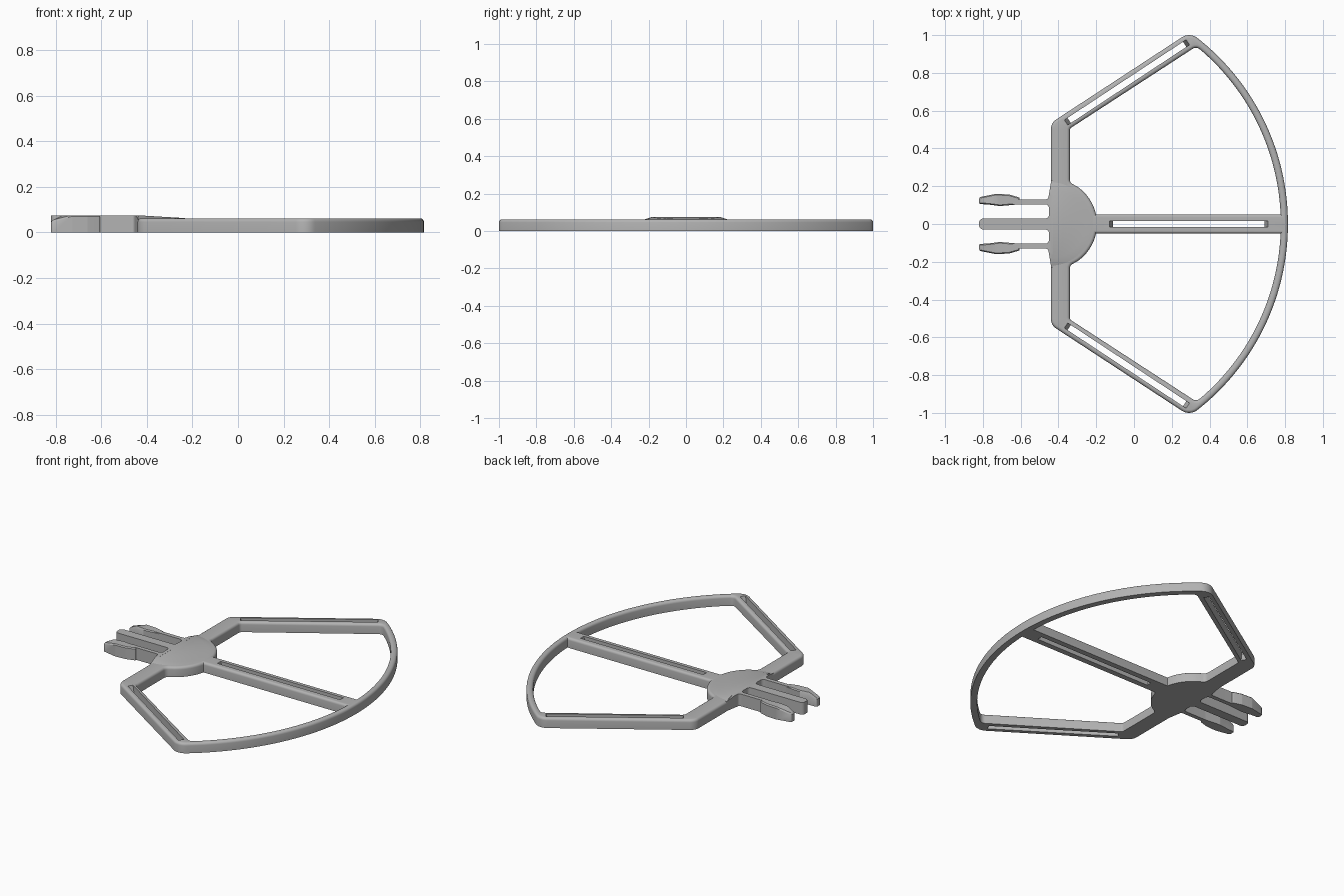
import bpy, bmesh, math
from mathutils import Vector

if "Cube" in bpy.data.objects:
    bpy.data.objects.remove(bpy.data.objects["Cube"])

GREY = (0.45, 0.45, 0.45, 1)
grey = bpy.data.materials.new("plain grey plastic")
grey.use_nodes = True
grey.diffuse_color = GREY
grey.node_tree.nodes["Principled BSDF"].inputs["Base Color"].default_value = GREY

HEIGHT = 0.062      # frame
CLIP = 0.075        # clip and hub crown
CX = -0.436         # centre of the hub and of the outer arc


def arc(radius, a0, a1, n):
    """Corner points (x, y, fillet) along an arc about the hub centre."""
    angles = [a0 + (a1 - a0) * i / n for i in range(n + 1)]
    return [(CX + radius * math.cos(a), radius * math.sin(a), 0) for a in angles]


def mirror(points):
    return [(x, -y, r) for x, y, r in reversed(points)]


def rounded(points, steps=6):
    """Counter-clockwise outline with filleted corners."""
    out = []
    for i, (x, y, r) in enumerate(points):
        p = Vector((x, y))
        if r == 0:
            out.append(p)
            continue
        u = (Vector(points[i - 1][:2]) - p).normalized()
        v = (Vector(points[(i + 1) % len(points)][:2]) - p).normalized()
        half = u.angle(v) / 2
        c = p + (u + v).normalized() * r / math.sin(half)
        t = r / math.tan(half)
        s, e = p + u * t - c, p + v * t - c
        out += [c + s.lerp(e, k / steps).normalized() * r for k in range(steps + 1)]
    area = sum(a.x * b.y - b.x * a.y for a, b in zip(out, out[1:] + out[:1]))
    return out if area > 0 else out[::-1]


def shrink(loop, d):
    """Move an outline inward by d (outward if negative)."""
    out = []
    for i, p in enumerate(loop):
        a = (p - loop[i - 1]).normalized()
        b = (loop[(i + 1) % len(loop)] - p).normalized()
        na, nb = Vector((-a.y, a.x)), Vector((-b.y, b.x))
        out.append(p + (na + nb) * d / max(0.3, 1 + na.dot(nb)))
    return out


def lift(loop, z):
    return [(p.x, p.y, z(p) if callable(z) else z) for p in loop]


def soft_rings(loop, height, r, side=1, steps=4):
    """Straight wall with a rounded upper edge."""
    rings = [lift(loop, 0)]
    for k in range(steps + 1):
        a = math.pi / 2 * k / steps
        rings.append(lift(shrink(loop, side * r * (1 - math.cos(a))),
                          height - r + r * math.sin(a)))
    return rings


def plate(name, walls):
    """Join each stack of rings into a wall, then fill bottom and top around holes."""
    bm = bmesh.new()
    caps = ([], [])
    for rings in walls:
        vs = [[bm.verts.new(c) for c in ring] for ring in rings]
        n = len(vs[0])
        for lo, hi in zip(vs, vs[1:]):
            for i in range(n):
                j = (i + 1) % n
                bm.faces.new((lo[i], lo[j], hi[j], hi[i])).smooth = True
        for cap, ring in zip(caps, (vs[0], vs[-1])):
            cap += [bm.edges.get((ring[i - 1], ring[i])) for i in range(n)]
    for cap in caps:
        made = bmesh.ops.triangle_fill(bm, use_beauty=True, edges=cap,
                                       normal=(0, 0, 1))
        for g in made["geom"]:
            if isinstance(g, bmesh.types.BMFace):
                g.smooth = False
    bmesh.ops.recalc_face_normals(bm, faces=bm.faces)
    mesh = bpy.data.meshes.new(name)
    bm.to_mesh(mesh)
    bm.free()
    mesh.set_sharp_from_angle(angle=math.radians(35))
    mesh.materials.append(grey)
    ob = bpy.data.objects.new(name, mesh)
    bpy.context.collection.objects.link(ob)
    return ob


def slot(a, b, w=0.016, slope=0.02):
    """Long through slot with sloping ends."""
    a, b = Vector(a), Vector(b)
    d = (b - a).normalized()
    n = Vector((-d.y, d.x)) * w

    def box(cut):
        p, q = a + d * cut, b - d * cut
        return [p - n, q - n, q + n, p + n]
    return [lift(box(slope), 0), lift(box(0), HEIGHT)]


# Guard frame: outer rim, two openings and three slots
tip, gap = 0.947, 0.045
half = [(-0.44, 0.535, 0.06), arc(1.251, tip, tip, 1)[0][:2] + (0.07,)]
outer = rounded(half + arc(1.251, tip - gap, gap - tip, 72) + mirror(half), 8)

inner_tip = 0.887
opening = ([(-0.34, 0.505, 0.02), arc(1.213, inner_tip, inner_tip, 1)[0][:2] + (0.03,)]
           + arc(1.213, inner_tip - gap, 0.0412, 36)
           + arc(0.24, 0.21, 0.95, 14) + [(-0.34, 0.22, 0.03)])

walls = [soft_rings(outer, HEIGHT, 0.016)]
for points in (opening, mirror(opening)):
    walls.append(soft_rings(rounded(points), HEIGHT, 0.016, -1))
walls.append(slot((-0.13, 0), (0.71, 0)))
for s in (1, -1):
    walls.append(slot((-0.36, 0.537 * s), (0.285, 0.962 * s)))
plate("guard_frame", walls)

# Hub crown: shallow half disc sloping down toward the strut
disc = [Vector(p[:2]) for p in arc(0.225, -math.pi / 2, math.pi / 2, 32)]
centre = Vector((CX, 0))


def crown(p):
    return CLIP - (p.x - CX) * 0.06


plate("hub_crown", [[lift(disc, 0.045), lift(disc, 0.0605),
                     lift([centre + (p - centre) * 0.8 for p in disc], crown)]])

# Clip base with centre prong and two flexible stems
half = [(-0.82, 0.029, 0.022), (-0.45, 0.029, 0.02), (-0.45, 0.104, 0.02),
        (-0.64, 0.104, 0), (-0.64, 0.13, 0), (-0.455, 0.13, 0.015),
        (-0.45, 0.16, 0), (-0.438, 0.23, 0), (-0.43, 0.23, 0), (-0.43, 0.16, 0)]
base = rounded(half + mirror(half))


def clip_top(p):
    return CLIP if abs(p.y) < 0.19 else 0.06


plate("clip_prong_and_stems", [[lift(base, 0), lift(base, clip_top)]])

# Barbed clip heads with chamfered tips
head = [(-0.82, 0.106, 0.008), (-0.77, 0.103, 0), (-0.71, 0.095, 0.02),
        (-0.61, 0.104, 0), (-0.605, 0.14, 0.006), (-0.66, 0.156, 0.02),
        (-0.73, 0.16, 0.03), (-0.82, 0.142, 0.012)]


def head_rim(p):
    return min(CLIP - 0.006, 0.045 + max(0, p.x + 0.80) * 0.4)


def head_top(p):
    return min(CLIP, 0.05 + max(0, p.x + 0.82) * 0.5)


for side, points in (("left", head), ("right", mirror(head))):
    loop = rounded(points)
    plate("clip_head_" + side, [[lift(loop, 0), lift(loop, head_rim),
                                 lift(shrink(loop, 0.006), head_top)]])
